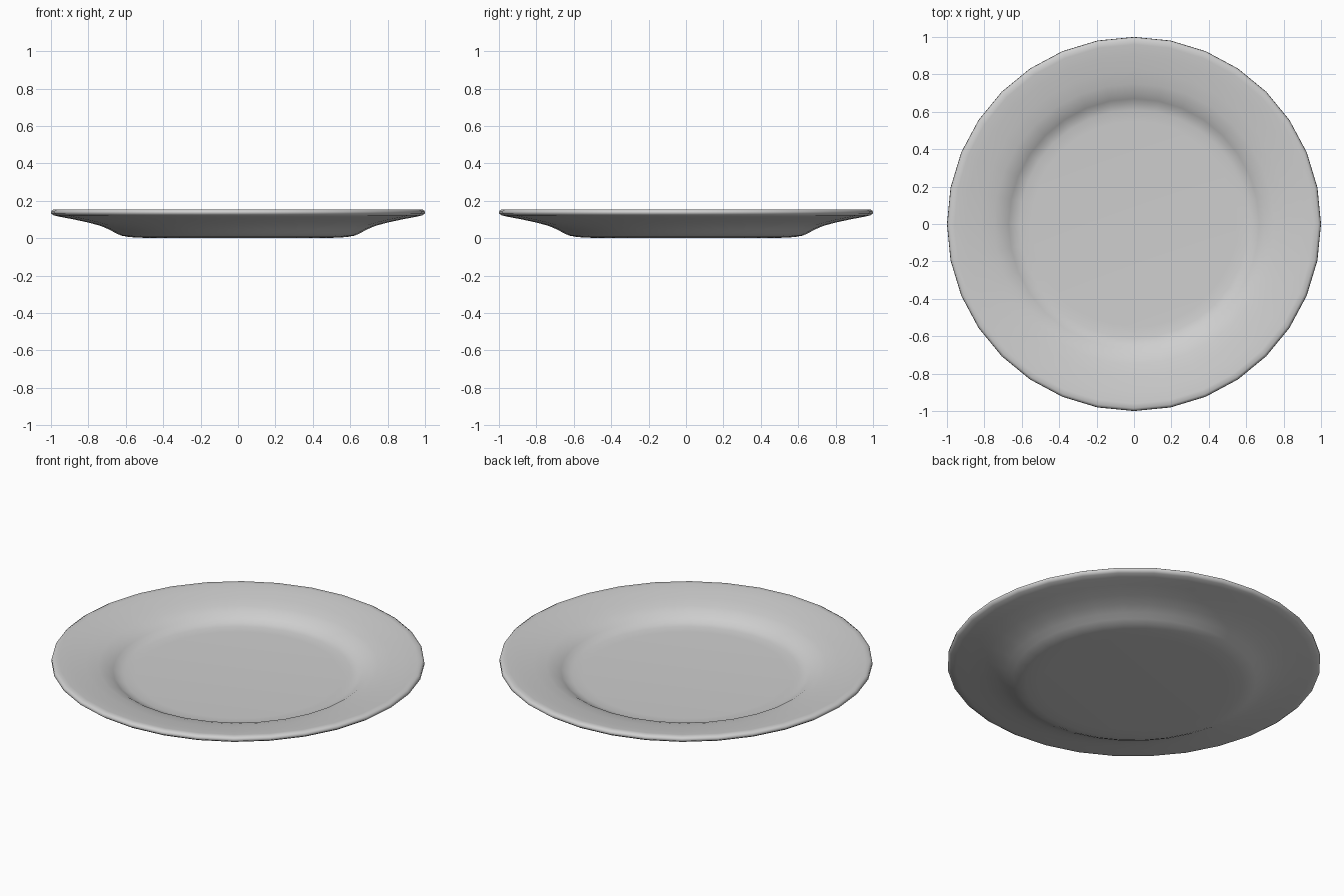
import bpy, bmesh, math

if "Cube" in bpy.data.objects:
    bpy.data.objects.remove(bpy.data.objects["Cube"])

SIDES = 32

# half cross-section (radius, height): underside centre, out round the rim, back to the top centre
PROFILE = [
    (0.0, 0.0), (0.50, 0.002), (0.58, 0.006), (0.625, 0.014), (0.655, 0.028),
    (0.69, 0.047), (0.74, 0.068), (0.81, 0.086), (0.89, 0.103), (0.955, 0.115),
    (0.985, 0.122), (1.0, 0.133), (0.998, 0.146), (0.985, 0.154), (0.96, 0.153),
    (0.90, 0.145), (0.82, 0.133), (0.75, 0.119), (0.70, 0.103), (0.67, 0.084),
    (0.645, 0.069), (0.61, 0.061), (0.55, 0.058), (0.0, 0.057),
]


def lathe(name, profile, sides):
    bm = bmesh.new()
    rings = []
    for r, z in profile:
        n = 1 if r == 0 else sides
        rings.append([bm.verts.new((r * math.cos(2 * math.pi * i / sides),
                                    r * math.sin(2 * math.pi * i / sides), z))
                      for i in range(n)])
    for a, b in zip(rings, rings[1:]):
        for i in range(sides):
            j = (i + 1) % sides
            if len(a) == 1:
                bm.faces.new((a[0], b[j], b[i]))
            elif len(b) == 1:
                bm.faces.new((a[i], a[j], b[0]))
            else:
                bm.faces.new((a[i], a[j], b[j], b[i]))
    bmesh.ops.recalc_face_normals(bm, faces=bm.faces)
    for f in bm.faces:
        f.smooth = True
    mesh = bpy.data.meshes.new(name)
    bm.to_mesh(mesh)
    bm.free()
    obj = bpy.data.objects.new(name, mesh)
    bpy.context.collection.objects.link(obj)
    return obj


# plate body
glaze = bpy.data.materials.new("light grey ceramic")
glaze.diffuse_color = (0.62, 0.62, 0.62, 1)
glaze.use_nodes = True
glaze.node_tree.nodes["Principled BSDF"].inputs["Base Color"].default_value = glaze.diffuse_color
plate = lathe("plate", PROFILE, SIDES)
plate.data.materials.append(glaze)
